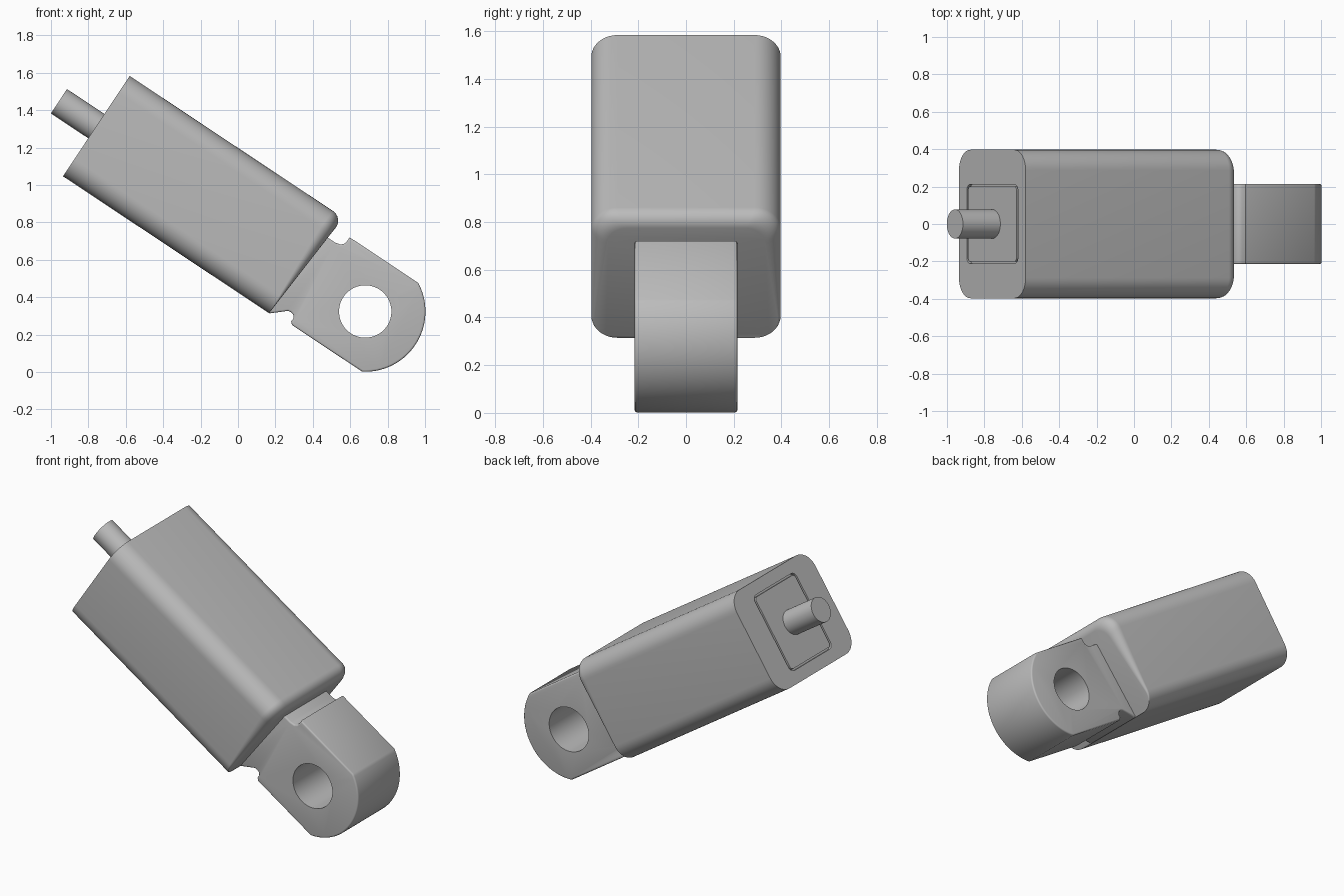
import bpy, bmesh, math
from mathutils import Matrix

cube = bpy.data.objects.get("Cube")
if cube:
    bpy.data.objects.remove(cube)

TILT = math.radians(33.6)
ORIGIN = (-0.7575, 0, 1.315)   # centre of the housing's rear face

grey = bpy.data.materials.new("plain_grey")
grey.use_nodes = True
grey.diffuse_color = (0.5, 0.5, 0.5, 1)
grey.node_tree.nodes["Principled BSDF"].inputs["Base Color"].default_value = (0.5, 0.5, 0.5, 1)


def finish(name, bm):
    """Turn a bmesh, built along local x, into a tilted shaded object."""
    bmesh.ops.remove_doubles(bm, verts=bm.verts, dist=1e-5)
    bmesh.ops.recalc_face_normals(bm, faces=bm.faces)
    mesh = bpy.data.meshes.new(name)
    bm.to_mesh(mesh)
    bm.free()
    mesh.materials.append(grey)
    obj = bpy.data.objects.new(name, mesh)
    bpy.context.collection.objects.link(obj)
    obj.location = ORIGIN
    obj.rotation_euler = (0, TILT, 0)
    bpy.ops.object.select_all(action='DESELECT')
    obj.select_set(True)
    bpy.context.view_layer.objects.active = obj
    bpy.ops.object.shade_smooth_by_angle(angle=math.radians(32))
    return obj


def rounded_rect(hy, hz, r, steps=10):
    pts = []
    for k, (sy, sz) in enumerate([(1, 1), (-1, 1), (-1, -1), (1, -1)]):
        for i in range(steps + 1):
            t = math.pi / 2 * (k + i / steps)
            pts.append((sy * (hy - r) + r * math.cos(t), sz * (hz - r) + r * math.sin(t)))
    return pts


def cylinder(x0, x1, z, r, axis, segments):
    bm = bmesh.new()
    turn = Matrix.Rotation(math.pi / 2, 4, axis)
    centre = Matrix.Translation(((x0 + x1) / 2, 0, z))
    bmesh.ops.create_cone(bm, cap_ends=True, segments=segments, radius1=r, radius2=r,
                          depth=abs(x1 - x0) if axis == 'Y' else 1, matrix=centre @ turn)
    return bm


# Housing: rings lofted from the grooved rear face to the slanted, rounded front
HY, HZ = 0.397, 0.322
plug = rounded_rect(0.2, 0.235, 0.022)
slot = rounded_rect(0.212, 0.247, 0.034)
shell = rounded_rect(HY, HZ, 0.11)
rings = [[(x, y, z) for y, z in outline]
         for x, outline in [(0, plug), (0.02, plug), (0.02, slot), (0, slot), (0, shell)]]
for i in range(9):
    t = math.pi / 2 * i / 8
    ring = []
    for y, z in shell:
        up = (z + HZ) / (2 * HZ)
        r = 0.062 * min(1, up * 1.3)      # the rounding fades out at the lower edge
        inset = r * (1 - math.cos(t))
        ring.append((1.323 + 0.044 * up - r * (1 - math.sin(t)),
                     y * (1 - inset / HY), z - inset * max(0, z / HZ)))
    rings.append(ring)
bm = bmesh.new()
loops = [[bm.verts.new(p) for p in ring] for ring in rings]
n = len(shell)
for a, b in zip(loops, loops[1:]):
    for i in range(n):
        j = (i + 1) % n
        bm.faces.new((a[i], a[j], b[j], b[i]))
bm.faces.new(loops[0])
bm.faces.new(loops[-1])
finish("housing", bm)

# Rod standing out of the rear face
finish("rod", cylinder(-0.24, 0.015, 0, 0.078, 'Y', 40))

# Lug: notched neck and round nose, extruded across the width
EYE_X, EYE_Z, NOSE = 1.746, -0.03, 0.322
TOP, BOTTOM = 0.254, -0.307
profile = [(1.25, BOTTOM), (1.325, -0.322), (1.4, -0.256), (1.418, -0.253), (1.436, -0.258),
           (1.447, -0.273), (1.445, -0.292), (1.46, BOTTOM)]
start = math.asin((BOTTOM - EYE_Z) / NOSE)
end = math.asin((TOP - EYE_Z) / NOSE)
for i in range(41):
    t = start + (end - start) * i / 40
    profile.append((EYE_X + NOSE * math.cos(t), EYE_Z + NOSE * math.sin(t)))
profile += [(1.457, TOP), (1.457, 0.228), (1.452, 0.209), (1.438, 0.195), (1.41, 0.188), (1.25, 0.188)]
bm = bmesh.new()
face = bm.faces.new([bm.verts.new((x, -0.215, z)) for x, z in profile])
out = bmesh.ops.extrude_face_region(bm, geom=[face])
bmesh.ops.translate(bm, vec=(0, 0.43, 0), verts=[v for v in out["geom"] if isinstance(v, bmesh.types.BMVert)])
rim = [e for e in bm.edges if abs(e.verts[0].co.y - e.verts[1].co.y) < 0.01]
bmesh.ops.recalc_face_normals(bm, faces=bm.faces)
bmesh.ops.bevel(bm, geom=rim, offset=0.01, segments=3, profile=0.5, affect='EDGES')
lug = finish("lug", bm)

# Pin hole through the lug
cutter = finish("hole_cutter", cylinder(EYE_X, EYE_X, EYE_Z, 0.14, 'X', 64))
cutter.hide_render = True
hole = lug.modifiers.new("pin_hole", 'BOOLEAN')
hole.operation = 'DIFFERENCE'
hole.solver = 'EXACT'
hole.object = cutter
bpy.context.view_layer.update()
bpy.context.view_layer.objects.active = lug
bpy.ops.object.modifier_apply(modifier=hole.name)
bpy.data.objects.remove(cutter)
bpy.ops.object.select_all(action='DESELECT')
lug.select_set(True)
bpy.ops.object.shade_smooth_by_angle(angle=math.radians(32))
